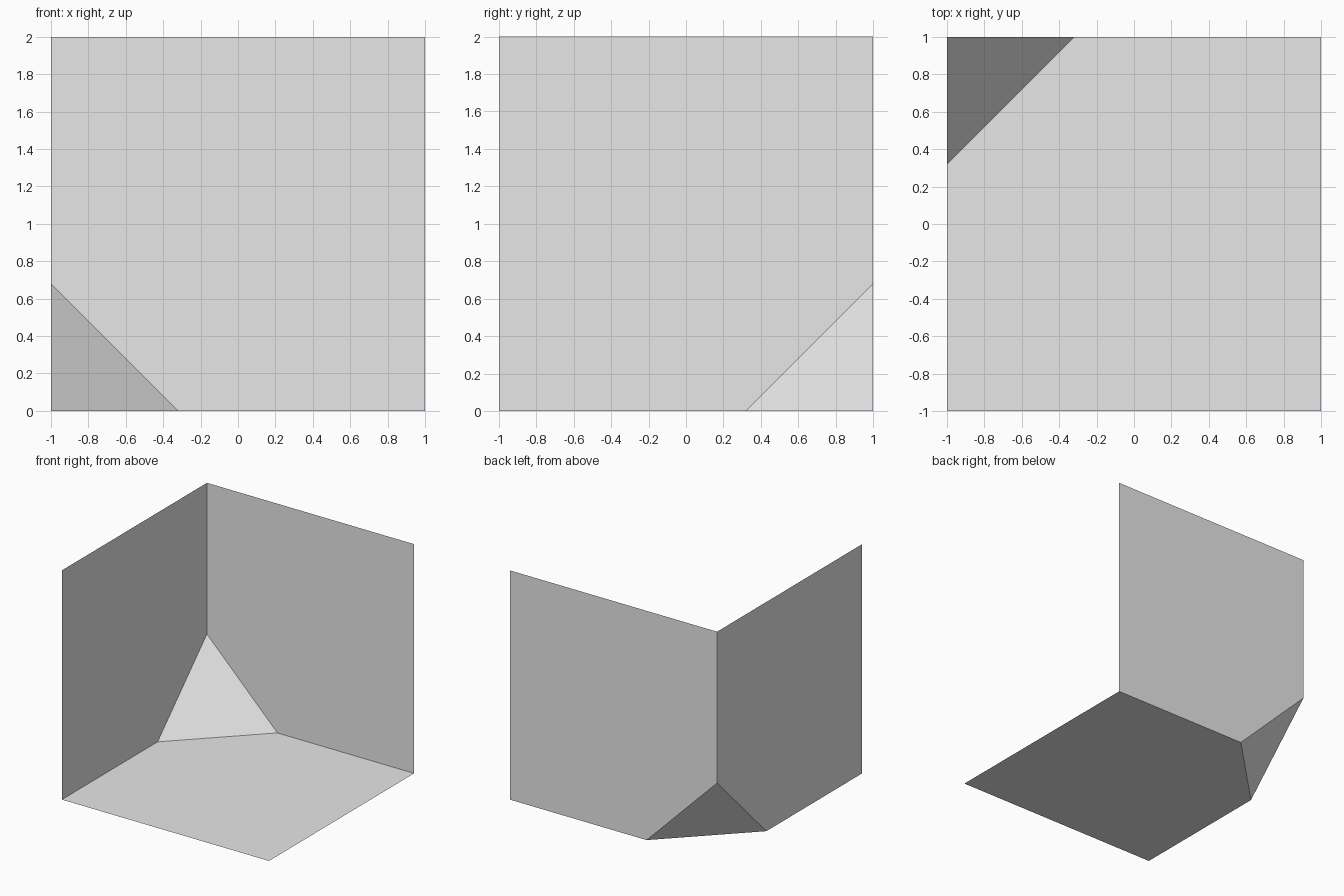
import bpy
import bmesh
from mathutils import Matrix, Vector

default_cube = bpy.data.objects.get("Cube")
if default_cube:
    bpy.data.objects.remove(default_cube, do_unlink=True)

SIZE = 2.0
CUT = 0.68  # length trimmed from each edge at the corner

# Single flat colour
grey = bpy.data.materials.new("light grey")
grey.use_nodes = True
colour = (0.8, 0.8, 0.8, 1.0)
grey.diffuse_color = colour
grey.node_tree.nodes["Principled BSDF"].inputs["Base Color"].default_value = colour

# Box standing on the ground
bm = bmesh.new()
bmesh.ops.create_cube(bm, size=SIZE, matrix=Matrix.Translation((0, 0, SIZE / 2)))

# Keep only the floor, back wall and side wall that meet at one corner
corner = Vector((-1, 1, 0))
open_sides = [f for f in bm.faces
              if abs((f.calc_center_median() - corner).dot(f.normal)) > 0.01]
bmesh.ops.delete(bm, geom=open_sides, context='FACES')

# Slice the corner off and close it with a triangle
outward = Vector((-1, 1, -1)).normalized()
cut = bmesh.ops.bisect_plane(
    bm, geom=bm.verts[:] + bm.edges[:] + bm.faces[:],
    plane_co=corner + Vector((CUT, 0, 0)), plane_no=outward, clear_outer=True)
cut_edges = [e for e in cut["geom_cut"] if isinstance(e, bmesh.types.BMEdge)]
bmesh.ops.contextual_create(bm, geom=cut_edges)

# Faces point into the open corner
bm.normal_update()
for face in bm.faces:
    if face.normal.dot(outward) > 0:
        face.normal_flip()

mesh = bpy.data.meshes.new("corner_panels")
bm.to_mesh(mesh)
bm.free()
mesh.materials.append(grey)
panels = bpy.data.objects.new("corner_panels", mesh)
bpy.context.collection.objects.link(panels)
